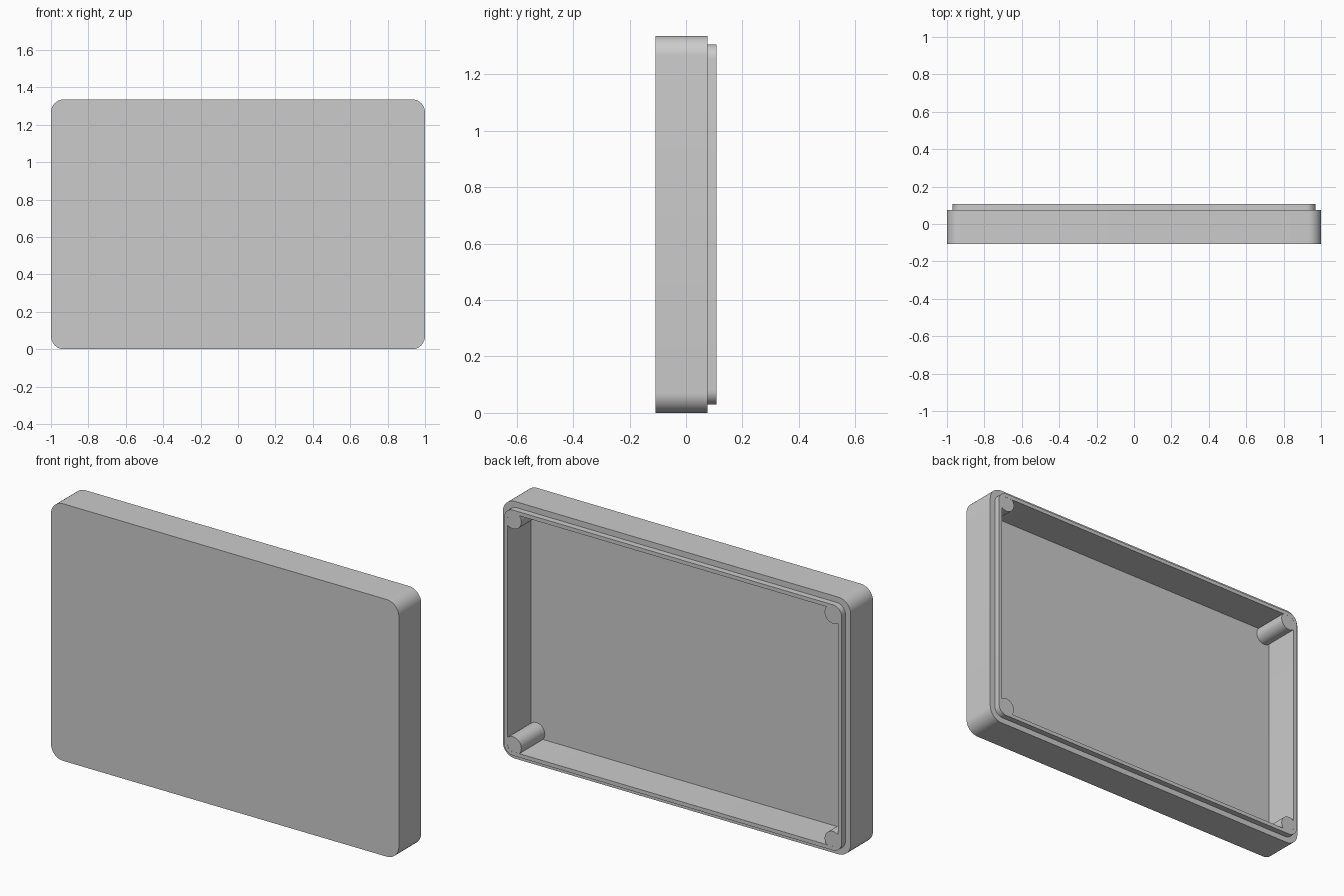
import bpy, bmesh, math

cube = bpy.data.objects.get("Cube")
if cube:
    bpy.data.objects.remove(cube, do_unlink=True)

HALF_W, HEIGHT = 1.0, 1.336
MID_Z = HEIGHT / 2
FRONT, STEP, BACK, FLOOR = -0.1075, 0.076, 0.1075, -0.086
LIP, WALL = 0.03, 0.05          # insets of the lip's outer and inner faces

grey = bpy.data.materials.new("light grey")
grey.use_nodes = True
grey.diffuse_color = (0.6, 0.6, 0.6, 1)
grey.node_tree.nodes["Principled BSDF"].inputs["Base Color"].default_value = (0.6, 0.6, 0.6, 1)


def ring(bm, inset, y, radius, segments=10):
    """Rounded rectangle of vertices in the plane at depth y."""
    verts = []
    cx, cz = HALF_W - inset - radius, MID_Z - inset - radius
    for i, (sx, sz) in enumerate([(1, 1), (-1, 1), (-1, -1), (1, -1)]):
        for k in range(segments + 1):
            a = math.pi / 2 * (i + k / segments)
            verts.append(bm.verts.new((sx * cx + radius * math.cos(a), y,
                                       MID_Z + sz * cz + radius * math.sin(a))))
    return verts


def finish(name, bm):
    bmesh.ops.recalc_face_normals(bm, faces=bm.faces)
    mesh = bpy.data.meshes.new(name)
    bm.to_mesh(mesh)
    bm.free()
    mesh.materials.append(grey)
    obj = bpy.data.objects.new(name, mesh)
    bpy.context.collection.objects.link(obj)
    bpy.ops.object.select_all(action="DESELECT")
    obj.select_set(True)
    bpy.context.view_layer.objects.active = obj
    bpy.ops.object.shade_smooth_by_angle(angle=math.radians(30))
    return obj


# Tray: outer wall, step, raised lip, inner wall and floor
bm = bmesh.new()
rings = [ring(bm, *r) for r in (
    (0, FRONT, 0.07), (0, STEP, 0.07), (LIP, STEP, 0.05),
    (LIP, BACK, 0.05), (WALL, BACK, 0.03), (WALL, FLOOR, 0.03))]
for a, b in zip(rings, rings[1:]):
    for i in range(len(a)):
        j = (i + 1) % len(a)
        bm.faces.new((a[i], a[j], b[j], b[i]))
bm.faces.new(rings[0])
bm.faces.new(rings[-1])
finish("case_tray", bm)

# Round posts in the four inside corners
POST_INSET, POST_RADIUS, SIDES = 0.08, 0.048, 40
for side, sx in (("right", -1), ("left", 1)):
    for level, sz in (("lower", -1), ("upper", 1)):
        bm = bmesh.new()
        x = sx * (HALF_W - POST_INSET)
        z = MID_Z + sz * (MID_Z - POST_INSET)
        base = bm.faces.new([
            bm.verts.new((x + POST_RADIUS * math.cos(t), FLOOR - 0.005,
                          z + POST_RADIUS * math.sin(t)))
            for t in (2 * math.pi * k / SIDES for k in range(SIDES))])
        top = bmesh.ops.extrude_face_region(bm, geom=[base], use_keep_orig=True)
        bmesh.ops.translate(bm, vec=(0, BACK - FLOOR + 0.0045, 0),
                            verts=[v for v in top["geom"] if isinstance(v, bmesh.types.BMVert)])
        finish(f"{level}_{side}_post", bm)
